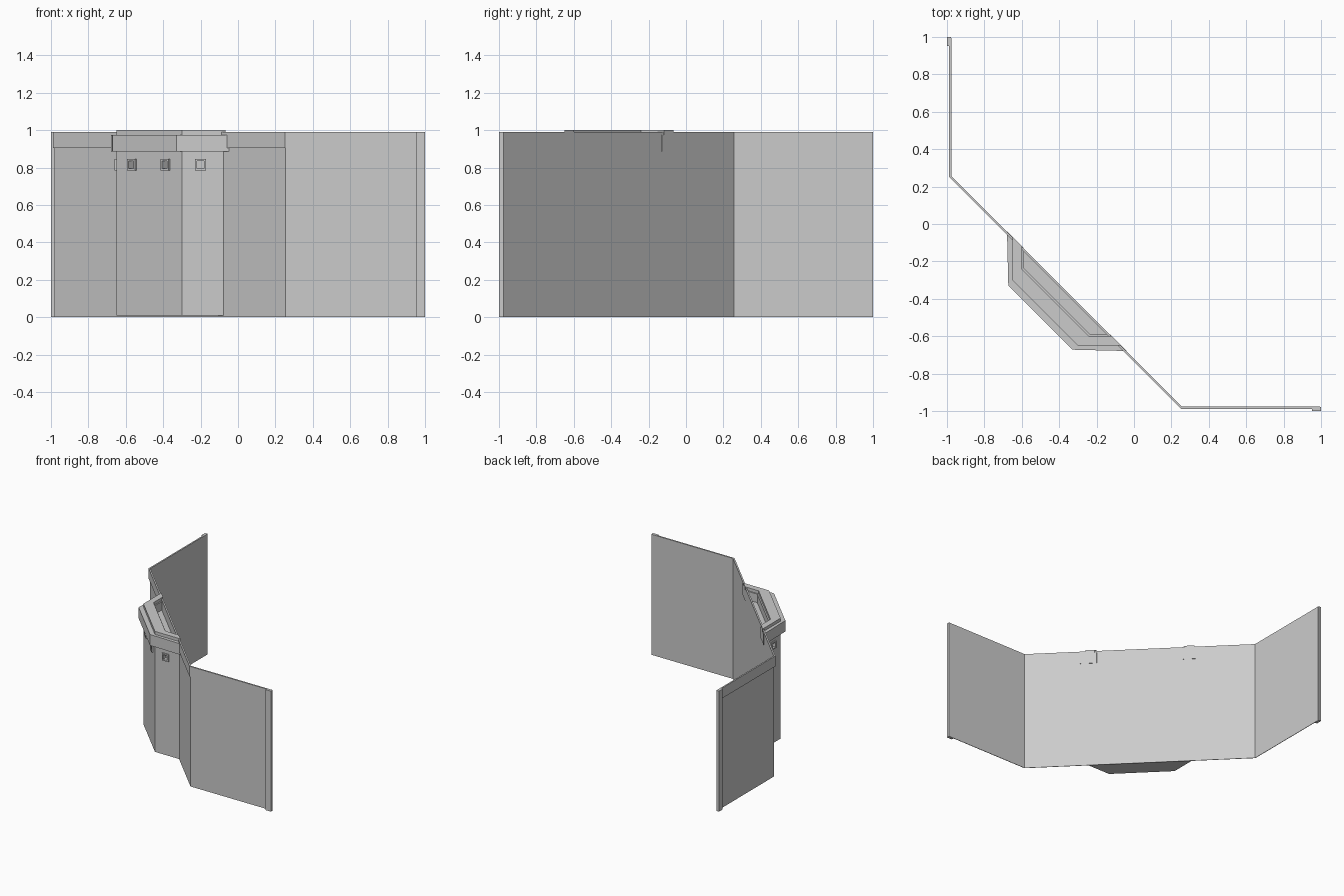
import bpy
import bmesh
import math
from mathutils import Matrix, Vector

cube = bpy.data.objects.get("Cube")
if cube:
    bpy.data.objects.remove(cube, do_unlink=True)

stone = bpy.data.materials.new("plain_grey")
stone.use_nodes = True
GREY = (0.6, 0.6, 0.6, 1)
stone.diffuse_color = GREY
stone.node_tree.nodes["Principled BSDF"].inputs["Base Color"].default_value = GREY

ROOT2 = math.sqrt(2)
WALL_SUM = -0.72      # x + y along the rear face of the diagonal wall
REAR = 0.976          # distance of the rear wall face from the centre


def finish(name, bm):
    bmesh.ops.recalc_face_normals(bm, faces=bm.faces)
    mesh = bpy.data.meshes.new(name)
    bm.to_mesh(mesh)
    bm.free()
    mesh.materials.append(stone)
    obj = bpy.data.objects.new(name, mesh)
    bpy.context.collection.objects.link(obj)
    return obj


def prism(name, outline, low, high):
    """Extrude a plan outline between two heights."""
    bm = bmesh.new()
    face = bm.faces.new([bm.verts.new((x, y, low)) for x, y in outline])
    made = bmesh.ops.extrude_face_region(bm, geom=[face])["geom"]
    top = [v for v in made if isinstance(v, bmesh.types.BMVert)]
    bmesh.ops.translate(bm, verts=top, vec=(0, 0, high - low))
    return finish(name, bm)


def mirrored(points):
    """Complete a plan path by reflecting it across the line x = y."""
    return points + [(y, x) for x, y in reversed(points)]


def wall_line(c):
    s = WALL_SUM - (c - REAR) * ROOT2
    return mirrored([(-c, 0.995), (-c, s + c)])


def wall(name, rear, front, low, high):
    prism(name, wall_line(rear) + wall_line(front)[::-1], low, high)


def bay_line(side, chamfer, end_sum, flare=0):
    return mirrored([(-side - flare, end_sum + side + flare), (-side, -chamfer)])


def bay_ring(name, outer, inner, low, high):
    prism(name, outer + inner[::-1], low, high)


# Folded curtain wall with a projecting band along the top
wall("wall_panels", 0.976, 0.980, 0, 0.905)
wall("wall_top_band", 0.976, 0.988, 0.905, 0.99)

# End posts
post = [(0.952, -1), (1, -1), (1, -0.978), (0.952, -0.978)]
prism("left_end_post", post, 0, 0.99)
prism("right_end_post", [(y, x) for x, y in post], 0, 0.99)

# Bay tower, its floor and the overhanging parapet
back = WALL_SUM - 0.008
poke = WALL_SUM + 0.003
body = prism("tower_body", bay_line(0.65, 0.30, back), 0.01, 0.905)
bay_ring("parapet", bay_line(0.672, 0.33, poke, 0.007),
         bay_line(0.59, 0.235, poke), 0.885, 0.975)
bay_ring("parapet_crest", bay_line(0.65, 0.30, poke),
         bay_line(0.60, 0.24, poke), 0.975, 1.0)


# Framed loopholes
def box_at(bm, place, normal, width, height, depth):
    angle = math.atan2(normal.y, normal.x)
    frame = Matrix.Translation(place) @ Matrix.Rotation(angle, 4, "Z")
    bmesh.ops.create_cube(bm, size=1, matrix=frame @ Matrix.Diagonal((depth, width, height, 1)))


frames, holes = bmesh.new(), bmesh.new()
for x, y, nx, ny in [(-0.65, -0.2, -1, 0), (-0.2, -0.65, 0, -1),
                     (-0.565, -0.385, -1, -1), (-0.385, -0.565, -1, -1)]:
    place, normal = Vector((x, y, 0.815)), Vector((nx, ny, 0)).normalized()
    box_at(frames, place, normal, 0.06, 0.06, 0.02)
    box_at(holes, place, normal, 0.038, 0.038, 0.06)
window_frames = finish("window_frames", frames)
cutter = finish("window_cutter", holes)
cutter.hide_render = True
cutter.hide_viewport = True
for obj in (body, window_frames):
    cut = obj.modifiers.new("loopholes", "BOOLEAN")
    cut.operation = "DIFFERENCE"
    cut.solver = "EXACT"
    cut.object = cutter
